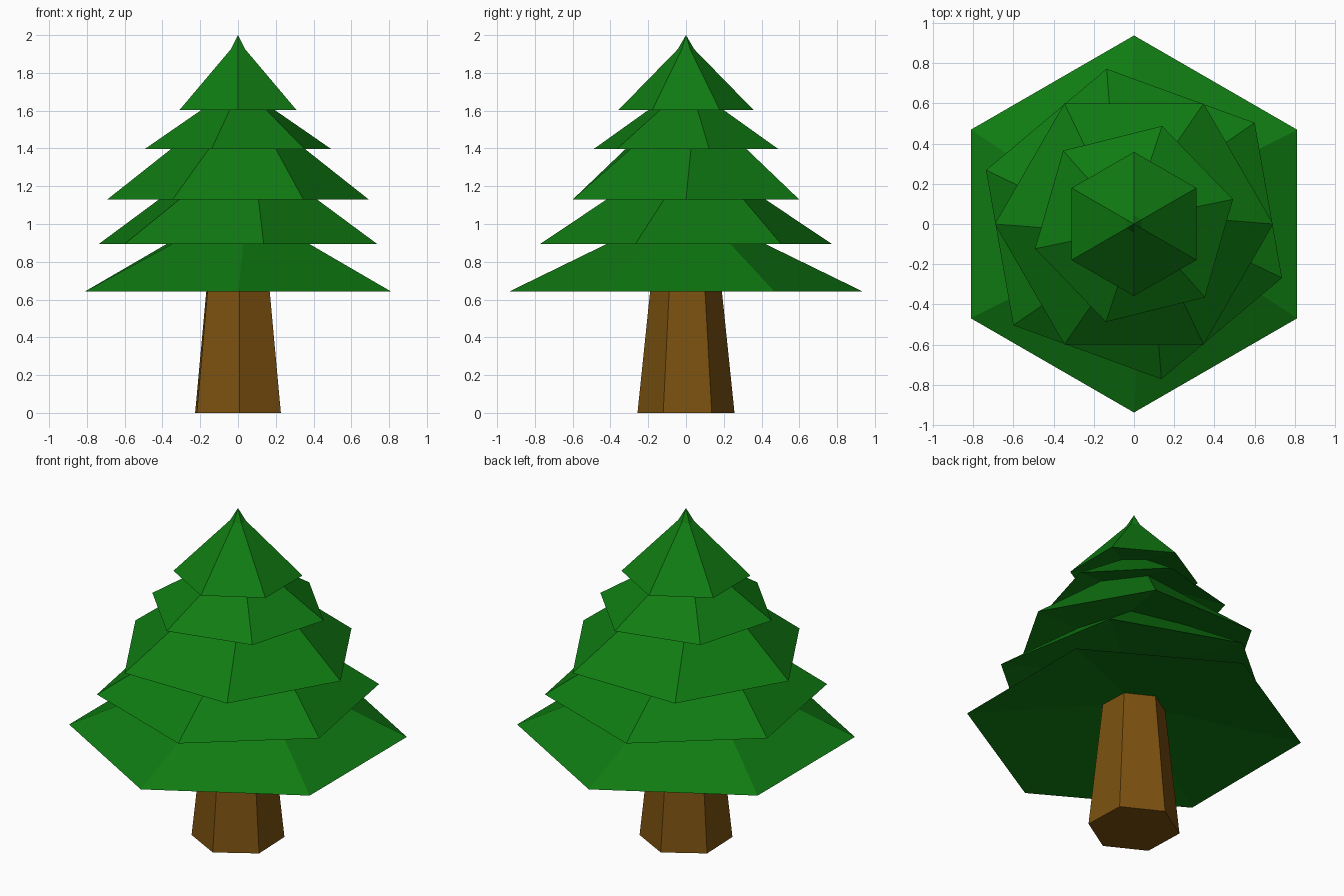
import bpy, bmesh, math

if "Cube" in bpy.data.objects:
    bpy.data.objects.remove(bpy.data.objects["Cube"])

SIDES = 6


def material(name, rgb):
    m = bpy.data.materials.new(name)
    m.diffuse_color = (*rgb, 1.0)
    m.use_nodes = True
    m.node_tree.nodes["Principled BSDF"].inputs["Base Color"].default_value = m.diffuse_color
    return m


def loft(name, rings, mat, cap_bottom=False, apex=None):
    """Skin a stack of hexagon rings (radius, z, angle in degrees)."""
    bm = bmesh.new()
    loops = []
    for r, z, deg in rings:
        angles = [math.radians(deg + 360 / SIDES * i) for i in range(SIDES)]
        loops.append([bm.verts.new((r * math.cos(a), r * math.sin(a), z)) for a in angles])
    for low, high in zip(loops, loops[1:]):
        for i in range(SIDES):
            j = (i + 1) % SIDES
            bm.faces.new((low[i], low[j], high[j], high[i]))
    if cap_bottom:
        bm.faces.new(loops[0][::-1])
    if apex is not None:
        tip = bm.verts.new((0, 0, apex))
        for i in range(SIDES):
            bm.faces.new((loops[-1][i], loops[-1][(i + 1) % SIDES], tip))
    mesh = bpy.data.meshes.new(name)
    bm.to_mesh(mesh)
    bm.free()
    mesh.materials.append(mat)
    ob = bpy.data.objects.new(name, mesh)
    bpy.context.collection.objects.link(ob)
    return ob


green = material("needle green", (0.005, 0.2, 0.006))
brown = material("bark brown", (0.2, 0.083, 0.005))

# Tapered trunk, reaching up into the hollow underside of the lowest tier
loft("trunk", [(0.257, 0, 32), (0.177, 0.77, 32)], brown, cap_bottom=True)

# Branch tiers: rim radius, rim height, rim angle, then radius and height where
# the slope disappears under the next tier
tiers = [
    (0.937, 0.642, 30, 0.42, 0.895),
    (0.783, 0.895, 40, 0.435, 1.13),
    (0.692, 1.13, 60, 0.355, 1.398),
    (0.507, 1.398, 74, 0.205, 1.603),
]
TUCK, TWIST = 1.25, 7   # each slope runs on under the next tier, twisting slightly
rings = [(0.177, 0.77, 32)]
for r, z, a, r2, z2 in tiers:
    rings.append((r, z, a))
    rings.append((r + (r2 - r) * TUCK, z + (z2 - z) * TUCK, a + TWIST))

# Top cone with a slightly steeper tip
rings += [(0.358, 1.603, 90), (0.044, 1.925, 90)]
loft("foliage", rings, green, apex=2.0)
